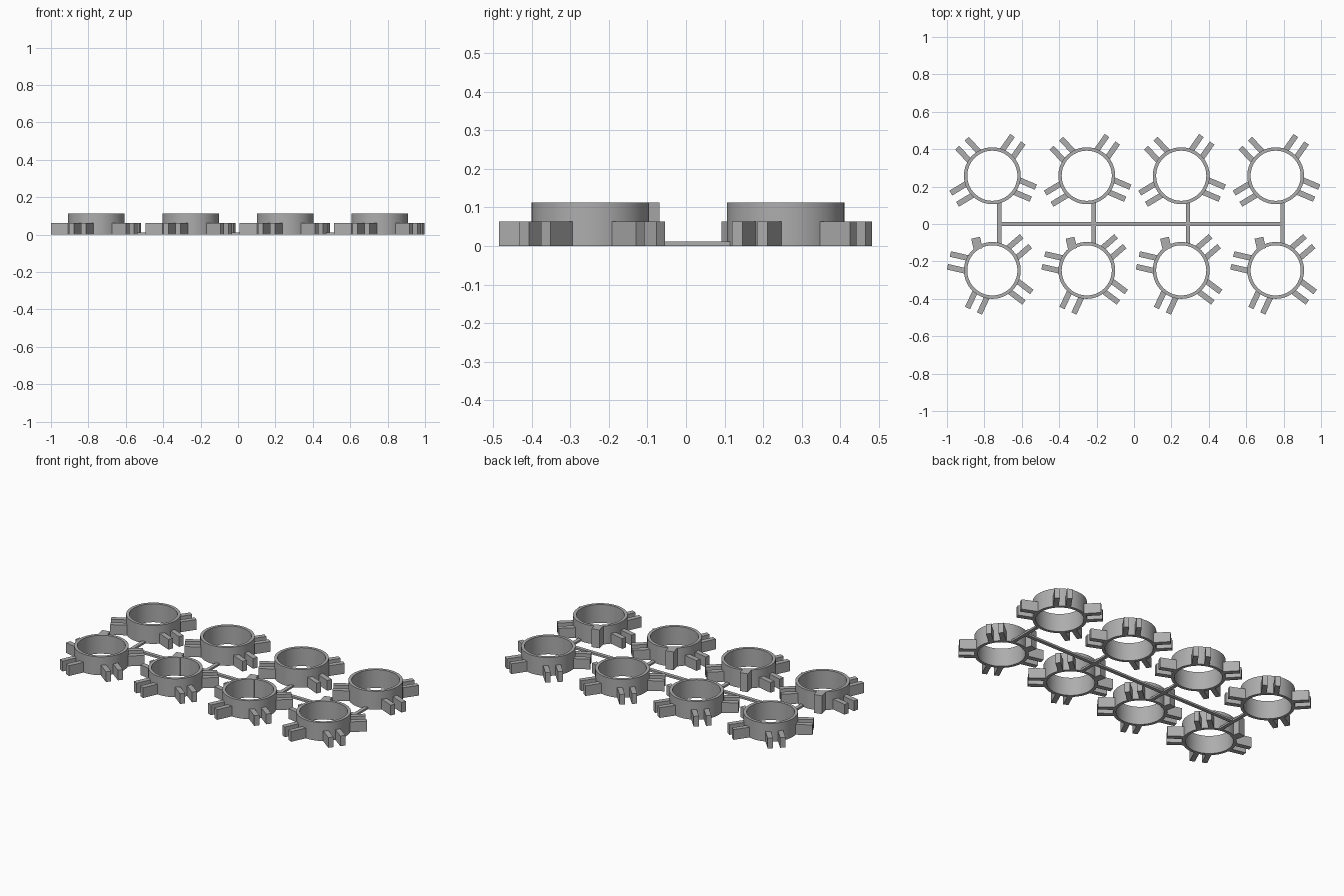
import bpy, bmesh
from math import cos, sin, radians, tau
from mathutils import Matrix

default = bpy.data.objects.get("Cube")
if default:
    bpy.data.objects.remove(default, do_unlink=True)

grey = bpy.data.materials.new("plain grey")
grey.use_nodes = True
COLOUR = (0.42, 0.42, 0.42, 1)
grey.diffuse_color = COLOUR
grey.node_tree.nodes["Principled BSDF"].inputs["Base Color"].default_value = COLOUR

PITCH = 0.505
RING_R, BORE_R, RING_H = 0.152, 0.134, 0.113
CLIP_H, CLIP_REACH = 0.063, 0.238
SPRUE_H, SPRUE_W = 0.012, 0.022


def finish(name, bm, smooth=False):
    bmesh.ops.recalc_face_normals(bm, faces=bm.faces)
    mesh = bpy.data.meshes.new(name)
    bm.to_mesh(mesh)
    bm.free()
    mesh.materials.append(grey)
    obj = bpy.data.objects.new(name, mesh)
    bpy.context.collection.objects.link(obj)
    if smooth:
        bpy.ops.object.select_all(action='DESELECT')
        obj.select_set(True)
        bpy.context.view_layer.objects.active = obj
        bpy.ops.object.shade_smooth_by_angle(angle=radians(30))
    return obj


def add_box(bm, low, high, matrix=Matrix()):
    size = [b - a for a, b in zip(low, high)]
    mid = [(a + b) / 2 for a, b in zip(low, high)]
    bmesh.ops.create_cube(bm, size=1, matrix=matrix @ Matrix.Translation(mid)
                          @ Matrix.Diagonal((*size, 1)))


def ring(name, x, y, sides=64):
    # Spin a rectangular wall section into a plain open band
    bm = bmesh.new()
    section = [(BORE_R, 0), (RING_R, 0), (RING_R, RING_H), (BORE_R, RING_H)]
    loops = []
    for i in range(sides):
        a = tau * i / sides
        loops.append([bm.verts.new((x + r * cos(a), y + r * sin(a), z)) for r, z in section])
    for i in range(sides):
        here, there = loops[i], loops[(i + 1) % sides]
        for j in range(4):
            k = (j + 1) % 4
            bm.faces.new((here[j], there[j], there[k], here[k]))
    finish(name, bm, smooth=True)


def clips(name, x, y, first_angle):
    # Four two-pronged clips spread around the ring
    bm = bmesh.new()
    for i in range(4):
        turn = Matrix.Translation((x, y, 0)) @ Matrix.Rotation(radians(first_angle + 78 * i), 4, 'Z')
        for side in (-0.035, 0.035):
            add_box(bm, (0.137, side - 0.015, 0), (CLIP_REACH, side + 0.015, CLIP_H), turn)
    finish(name, bm)


def key_block(name, x, y):
    # Full-height block on the outside of the ring
    bm = bmesh.new()
    turn = Matrix.Translation((x, y, 0)) @ Matrix.Rotation(radians(103), 4, 'Z')
    add_box(bm, (0.128, 0.024, 0), (0.19, 0.072, RING_H), turn)
    finish(name, bm)


# Two rows of four rings
for row, y, first in (("back", 0.258, -23), ("front", -0.248, 167)):
    for col in range(4):
        x = (col - 1.5) * PITCH
        ring(f"{row}_ring_{col + 1}", x, y)
        clips(f"{row}_clips_{col + 1}", x, y, first)
        if row == "front":
            key_block(f"front_key_block_{col + 1}", x, y)

# Thin runner frame joining the rows
bm = bmesh.new()
offsets = [(col - 1.5) * PITCH + 0.037 for col in range(4)]
add_box(bm, (offsets[0], -SPRUE_W / 2, 0), (offsets[-1], SPRUE_W / 2, SPRUE_H))
finish("long_runner", bm)
for i, x in enumerate(offsets):
    bm = bmesh.new()
    add_box(bm, (x - SPRUE_W / 2, -0.104, 0), (x + SPRUE_W / 2, 0.116, SPRUE_H))
    finish(f"cross_runner_{i + 1}", bm)
